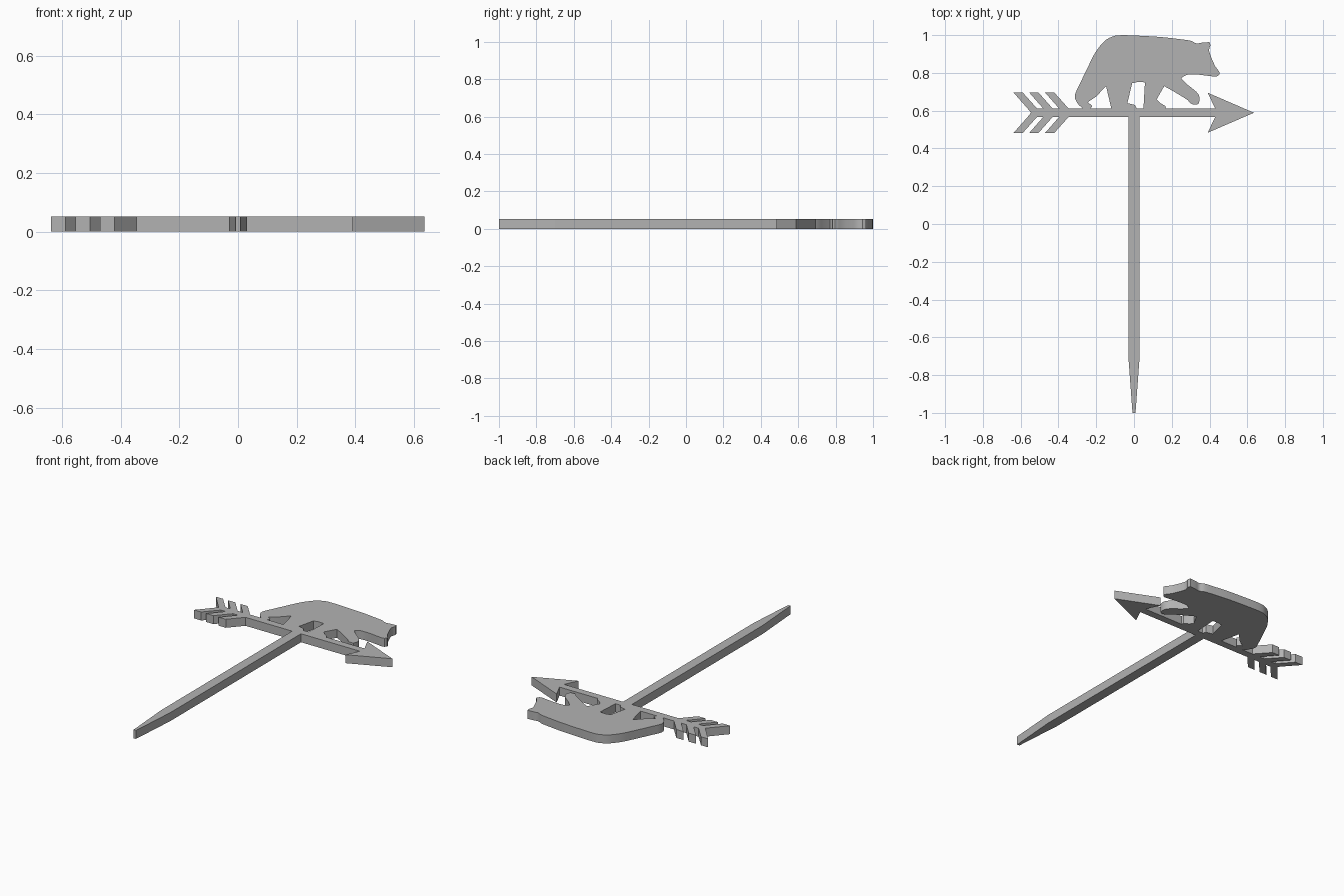
import bpy
import bmesh
from mathutils import Vector

THICKNESS = 0.052

if "Cube" in bpy.data.objects:
    bpy.data.objects.remove(bpy.data.objects["Cube"], do_unlink=True)

# Single plain grey material
grey = bpy.data.materials.new("plain grey")
grey.use_nodes = True
colour = (0.45, 0.45, 0.45, 1)
grey.diffuse_color = colour
grey.node_tree.nodes["Principled BSDF"].inputs["Base Color"].default_value = colour


def plate(name, *outlines):
    """Extrude closed flat outlines upward into one solid plate object."""
    bm = bmesh.new()
    for outline in outlines:
        base = bm.faces.new([bm.verts.new((x, y, 0)) for x, y in outline])
        result = bmesh.ops.extrude_face_region(bm, geom=[base], use_keep_orig=True)
        top = [v for v in result["geom"] if isinstance(v, bmesh.types.BMVert)]
        bmesh.ops.translate(bm, verts=top, vec=(0, 0, THICKNESS))
    bmesh.ops.recalc_face_normals(bm, faces=bm.faces)
    mesh = bpy.data.meshes.new(name)
    bm.to_mesh(mesh)
    bm.free()
    mesh.materials.append(grey)
    obj = bpy.data.objects.new(name, mesh)
    bpy.context.collection.objects.link(obj)
    return obj


def rounded(points, steps=3):
    """Smooth an open line of points with a curve passing through each one."""
    pts = [Vector(p) for p in points]
    pts = [pts[0]] + pts + [pts[-1]]
    line = []
    for a, b, c, d in zip(pts, pts[1:], pts[2:], pts[3:]):
        for i in range(steps):
            t = i / steps
            line.append(b + (c - a) * t / 2
                        + (a - b * 2.5 + c * 2 - d / 2) * t ** 2
                        + (b * 3 - a - c * 3 + d) * t ** 3 / 2)
    return line + [pts[-1]]


def mirrored(half, axis):
    """Complete a symmetric outline across the horizontal line y = axis."""
    return half + [(x, 2 * axis - y) for x, y in reversed(half) if y != axis]


# Shaft of the arrow, shared with the ground line under the animal
MID, HALF = 0.589, 0.022
TOP, BOTTOM = MID + HALF, MID - HALF
TAIL, NECK, REACH = -0.545, 0.43, 0.106
plate("arrow_shaft", [(TAIL, MID), (TAIL - 0.018, TOP), (NECK, TOP),
                      (NECK, BOTTOM), (TAIL - 0.018, BOTTOM)])

# Arrow head
plate("arrow_head", mirrored([(0.635, MID), (0.39, MID + REACH), (NECK, TOP)], MID))

# Feathers: three slanted vanes on each side of the shaft
vanes = []
for left in (-0.637, -0.554, -0.47):
    for side in (1, -1):
        root, tip = MID + side * HALF, MID + side * REACH
        vanes.append([(left, tip), (left + 0.049, tip),
                      (left + 0.124, root), (left + 0.074, root)])
plate("arrow_feathers", *vanes)

# Stake with a tapered point
plate("stake", [(-0.03, BOTTOM), (-0.03, -0.7), (-0.008, -1),
                (0.008, -1), (0.03, -0.7), (0.03, BOTTOM)])

# Bear silhouette, traced from the rear foot over the back to the front
back = rounded([(-.27, TOP), (-.3, .64), (-.313, .68), (-.29, .735), (-.225, .87),
                (-.2, .915), (-.16, .965), (-.12, .99), (-.08, .999), (0, .998),
                (.14, .99), (.23, .98), (.3, .97), (.33, .956), (.36, .96), (.4, .963)])
face = rounded([(.405, .945), (.397, .92), (.41, .88), (.43, .835), (.452, .805),
                (.45, .79), (.43, .78), (.35, .79), (.28, .79), (.25, .77)], 2)
raised_leg = rounded([(.28, .74), (.33, .7), (.347, .67), (.34, .635),
                      (.305, .635), (.285, .655), (.23, .69), (.16, .73)], 2)
front_foot = [(.12, .66), (.14, .64), (.165, .625), (.17, TOP)]
middle_gap = [(.05, TOP), (.058, .75), (.02, .752), (-.01, .745),
              (-.035, .64), (.005, .63), (.015, TOP)]
rear_gap = [(-.12, TOP), (-.148, .73), (-.2, .675), (-.245, .645),
            (-.22, .625), (-.23, TOP)]
bear = plate("bear", back + face + raised_leg + front_foot + middle_gap + rear_gap)

# Soft shading along the rounded outline, crisp plate edges
bpy.ops.object.select_all(action="DESELECT")
bear.select_set(True)
bpy.context.view_layer.objects.active = bear
bpy.ops.object.shade_smooth_by_angle(angle=0.5)
